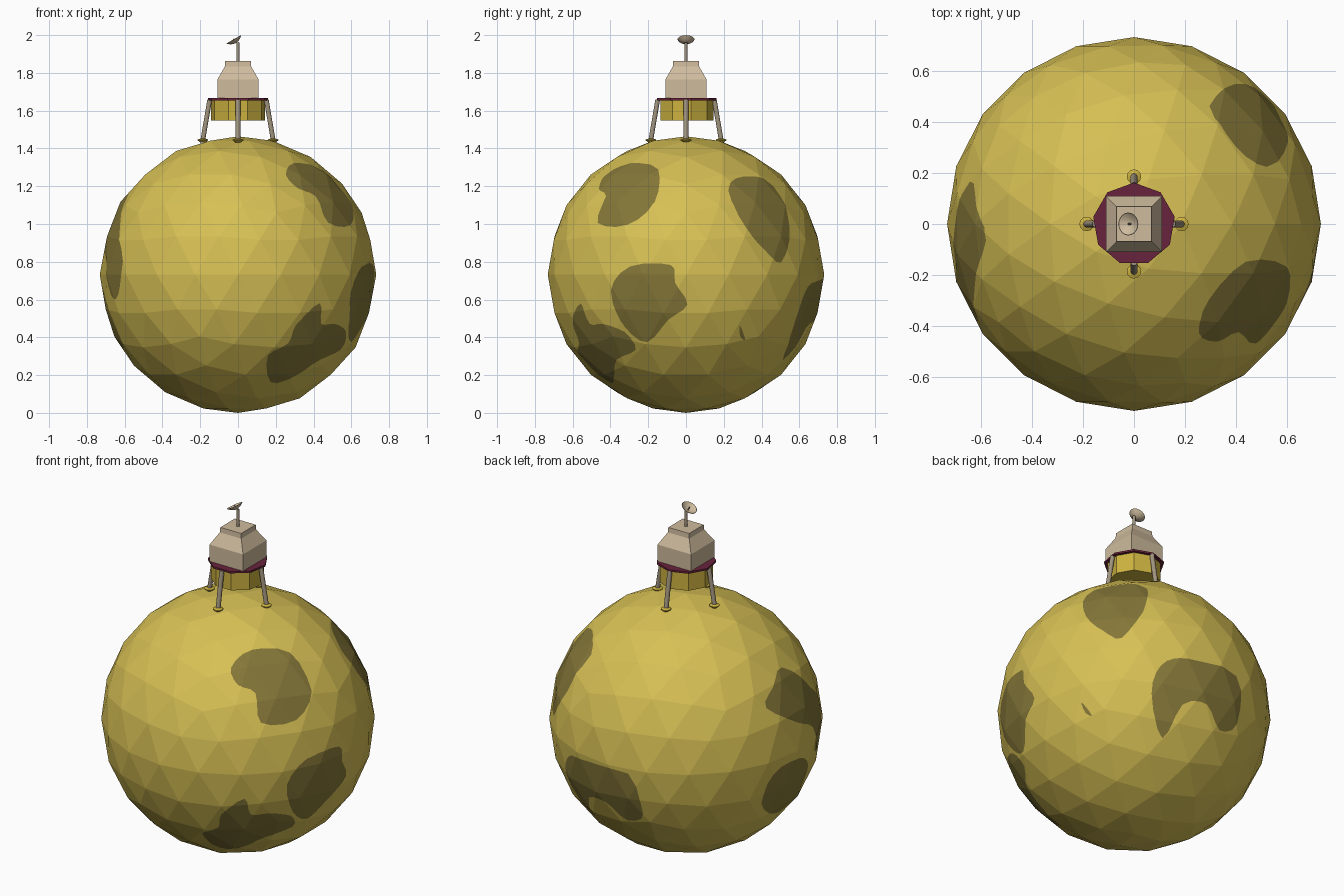
import bpy, bmesh, math
from mathutils import Vector, Matrix

if "Cube" in bpy.data.objects:
    bpy.data.objects.remove(bpy.data.objects["Cube"])

R = 0.732                      # planet radius; it rests on z = 0


def material(name, r, g, b):
    m = bpy.data.materials.new(name)
    m.diffuse_color = (r, g, b, 1)
    m.use_nodes = True
    m.node_tree.nodes["Principled BSDF"].inputs["Base Color"].default_value = m.diffuse_color
    return m


YELLOW = material("planet yellow", 0.68, 0.53, 0.09)
OLIVE = material("dark olive", 0.235, 0.185, 0.04)
BEIGE = material("hull beige", 0.62, 0.50, 0.34)
MAROON = material("maroon", 0.14, 0.017, 0.045)
GOLD = material("foil gold", 0.60, 0.44, 0.05)
METAL = material("leg metal", 0.36, 0.30, 0.21)


def finish(bm, name, mats, smooth=False):
    bmesh.ops.recalc_face_normals(bm, faces=bm.faces)
    me = bpy.data.meshes.new(name)
    bm.to_mesh(me)
    bm.free()
    for m in mats:
        me.materials.append(m)
    for p in me.polygons:
        p.use_smooth = smooth
    ob = bpy.data.objects.new(name, me)
    bpy.context.collection.objects.link(ob)
    if smooth:
        bpy.context.view_layer.objects.active = ob
        ob.select_set(True)
        bpy.ops.object.shade_smooth_by_angle(angle=math.radians(40))
        ob.select_set(False)
    return ob


def lathe(name, profile, sides, mat, start=0, matrix=Matrix(), smooth=False):
    """Closed prism of revolution through (radius, z) points."""
    bm = bmesh.new()
    rings = []
    for r, z in profile:
        angles = [math.radians(start) + math.tau * i / sides for i in range(sides)]
        rings.append([bm.verts.new(matrix @ Vector((r * math.cos(a), r * math.sin(a), z)))
                      for a in angles])
    for lo, hi in zip(rings, rings[1:]):
        for i in range(sides):
            j = (i + 1) % sides
            bm.faces.new((lo[i], lo[j], hi[j], hi[i]))
    bm.faces.new(rings[0][::-1])
    bm.faces.new(rings[-1])
    return finish(bm, name, [mat], smooth)


def rod(name, a, b, radius, sides, mat):
    a, b = Vector(a), Vector(b)
    m = Matrix.Translation(a) @ (b - a).to_track_quat('Z', 'Y').to_matrix().to_4x4()
    return lathe(name, [(radius, 0), (radius, (b - a).length)], sides, mat, 0, m, True)


# Dark patches: viewing azimuth, elevation, few outline points in hundredths of the radius
PATCHES = [
    (-55, 25, [(-5, 37), (10, 50), (38, 48), (54, 20), (43, -2), (17, -4), (13, 18), (0, 24)]),
    (0, 0, [(31, 62), (42, 72), (64, 65), (76, 35), (70, 9), (58, 18), (44, 34)]),
    (50, -30, [(13, 16), (20, 37), (38, 42), (76, 29), (76, -6), (63, -11), (54, 8), (36, 8),
               (21, -17)]),
    (50, -30, [(-39, 10), (-31, 0), (-36, 2)]),
    (0, 0, [(-55, -12), (-41, 6), (-11, 7), (-8, -6), (1, -22), (-13, -33), (-28, -49), (-45, -38)]),
    (-90, 0, [(24, -79), (22, -59), (37, -50), (43, -36), (60, -21), (61, -36), (71, -36),
              (79, -42), (75, -55), (60, -62), (42, -74)]),
    (180, 0, [(-23, 40), (-10, 51), (9, 59), (35, 36), (53, 10), (45, -15), (33, -15), (26, 8),
              (5, 20)]),
    (125, 25, [(56, -64), (65, -42), (84, -30), (90, -36), (82, -57), (66, -71)]),
]


def outline(az, el, points):
    """Smoothed (Catmull-Rom) outline as unit directions from the planet centre."""
    a, e = math.radians(az), math.radians(el)
    toward = Vector((math.cos(e) * math.cos(a), math.cos(e) * math.sin(a), math.sin(e)))
    right = Vector((-math.sin(a), math.cos(a), 0))
    up = toward.cross(right)
    pts = [Vector(p) / 100 for p in points]
    n, fine = len(pts), []
    for i in range(n):
        p0, p1, p2, p3 = (pts[(i + k) % n] for k in (-1, 0, 1, 2))
        for t in (0, 1 / 3, 2 / 3):
            fine.append(p1 + (p2 - p0) * t / 2 + (p0 - p1 * 2.5 + p2 * 2 - p3 / 2) * t ** 2
                        + (p1 * 3 - p0 - p2 * 3 + p3) * t ** 3 / 2)
    return [(right * p.x + up * p.y + toward * math.sqrt(max(0, 1 - p.length_squared))).normalized()
            for p in fine]


def inside(d, dirs):
    """Is direction d inside the outline, seen from the planet centre?"""
    n = sum(dirs, Vector((0, 0, 0))).normalized()
    if d.dot(n) < 0.3:
        return False
    e1 = n.orthogonal().normalized()
    e2 = n.cross(e1)
    flat = lambda v: (v.dot(e1) / v.dot(n), v.dot(e2) / v.dot(n))
    x, y = flat(d)
    poly, hit = [flat(v) for v in dirs], False
    for (x1, y1), (x2, y2) in zip(poly, poly[1:] + poly[:1]):
        if (y1 > y) != (y2 > y) and x < x1 + (y - y1) * (x2 - x1) / (y2 - y1):
            hit = not hit
    return hit


# Planet: faceted ball with the patch outlines cut into its faces
bm = bmesh.new()
bmesh.ops.create_icosphere(bm, subdivisions=3, radius=R)
outlines = [outline(*p) for p in PATCHES]
for dirs in outlines:
    for p, q in zip(dirs, dirs[1:] + dirs[:1]):
        mid, reach = (p + q) / 2 * R, ((p - q).length / 2 + 0.17) * R
        faces = [f for f in bm.faces if (f.calc_center_median() - mid).length < reach]
        geom = set(faces)
        for f in faces:
            geom.update(f.edges)
            geom.update(f.verts)
        bmesh.ops.bisect_plane(bm, geom=list(geom), dist=1e-6, plane_co=(0, 0, 0),
                               plane_no=p.cross(q).normalized())
for f in bm.faces:
    d = f.calc_center_median().normalized()
    f.material_index = int(any(inside(d, o) for o in outlines))
bmesh.ops.dissolve_limit(bm, angle_limit=math.radians(1), verts=bm.verts, edges=bm.edges,
                         delimit={'MATERIAL'})
bmesh.ops.translate(bm, verts=bm.verts, vec=(0, 0, R))
finish(bm, "planet", [YELLOW, OLIVE])

# Lander: nine-sided base and deck, square cabin
lathe("descent_stage", [(0.145, 1.547), (0.145, 1.656)], 9, GOLD, 90)
lathe("deck_plate", [(0.162, 1.655), (0.162, 1.666)], 9, MAROON, 90)
S = math.sqrt(2)
lathe("cabin", [(0.109 * S, 1.665), (0.109 * S, 1.765), (0.07 * S, 1.833), (0.068 * S, 1.862)],
      4, BEIGE, 45)

# Four legs with foot pads
for i, side in enumerate(("right", "back", "left", "front")):
    c, s = round(math.cos(i * math.pi / 2)), round(math.sin(i * math.pi / 2))
    rod(side + "_leg", (0.186 * c, 0.186 * s, 1.445), (0.15 * c, 0.15 * s, 1.657), 0.013, 10, METAL)
    lathe(side + "_foot", [(0.014, 1.432), (0.028, 1.443), (0.028, 1.447), (0.012, 1.453)], 12, GOLD,
          0, Matrix.Translation((0.186 * c, 0.186 * s, 0)))

# Antenna mast, tilted dish and feed
rod("antenna_mast", (0, 0, 1.86), (0, 0, 1.962), 0.008, 10, METAL)
tilt = Matrix.Translation((-0.022, 0, 1.977)) @ Matrix.Rotation(math.radians(-30), 4, 'Y')
lathe("antenna_dish", [(0.006, -0.022), (0.028, -0.014), (0.045, 0), (0.043, 0.001),
                       (0.027, -0.011), (0.006, -0.019)], 20, BEIGE, 0, tilt, True)
rod("dish_feed", tilt @ Vector((0, 0, -0.02)), tilt @ Vector((0, 0, 0.004)), 0.003, 8, METAL)
